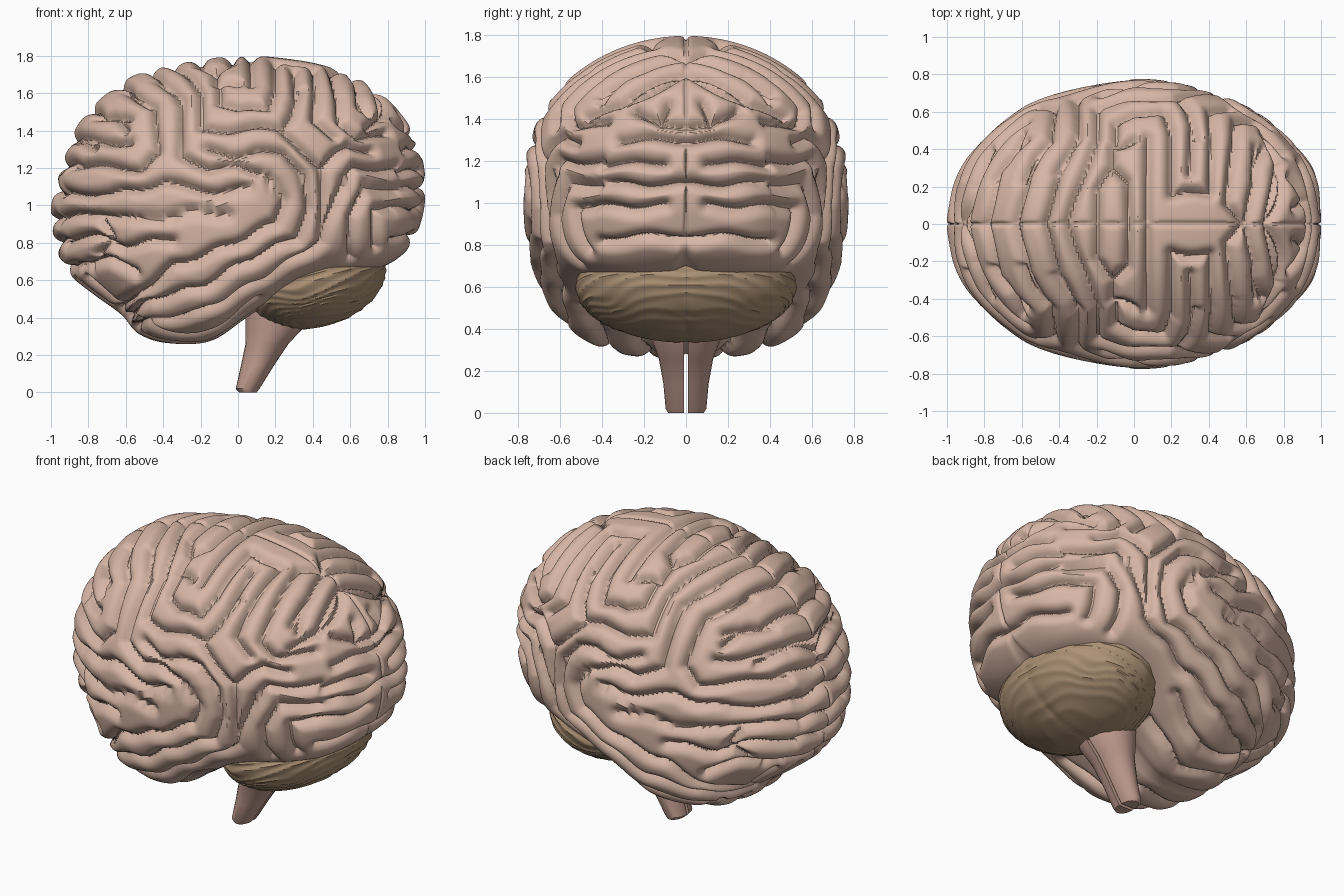
import bpy, bmesh, math
from mathutils import Vector, Matrix, noise
from mathutils.kdtree import KDTree
from mathutils.bvhtree import BVHTree

if "Cube" in bpy.data.objects:
    bpy.data.objects.remove(bpy.data.objects["Cube"])


def finish(bm, name, color, mirror=False, angle=35):
    me = bpy.data.meshes.new(name)
    bm.to_mesh(me)
    bm.free()
    ob = bpy.data.objects.new(name, me)
    bpy.context.collection.objects.link(ob)
    mat = bpy.data.materials.new(name + "_color")
    mat.diffuse_color = (*color, 1)
    mat.use_nodes = True
    mat.node_tree.nodes["Principled BSDF"].inputs["Base Color"].default_value = mat.diffuse_color
    me.materials.append(mat)
    bpy.ops.object.select_all(action='DESELECT')
    bpy.context.view_layer.objects.active = ob
    ob.select_set(True)
    bpy.ops.object.shade_smooth_by_angle(angle=math.radians(angle))
    if mirror:
        m = ob.modifiers.new("mirror", 'MIRROR')
        m.use_axis = (False, True, False)
    return ob


def spline(rows, u):
    i = min(int(u), len(rows) - 2)
    t = u - i
    p = [rows[max(0, min(len(rows) - 1, i + k))] for k in (-1, 0, 1, 2)]
    return [b + 0.5 * t * (c - a + t * (2*a - 5*b + 4*c - d + t * (3*(b - c) + d - a)))
            for a, b, c, d in zip(*p)]


# Cerebrum envelope: x, bottom z, top z, half width, underside squareness
STATIONS = [
    (-1.0, .95, .97, .01, 2), (-.965, .76, 1.12, .20, 2.2), (-.89, .63, 1.36, .35, 2.4),
    (-.77, .53, 1.53, .485, 2.5), (-.62, .42, 1.65, .60, 2.6), (-.53, .32, 1.70, .65, 2.7),
    (-.38, .27, 1.74, .70, 2.8), (-.15, .28, 1.78, .75, 2.9), (.05, .41, 1.795, .77, 3.1),
    (.25, .54, 1.78, .745, 3.6), (.45, .615, 1.745, .69, 4), (.65, .65, 1.67, .60, 4),
    (.8, .69, 1.56, .48, 3.6), (.92, .79, 1.41, .35, 2.8), (.98, .94, 1.25, .22, 2.2),
    (1.0, 1.08, 1.1, .01, 2)]

# Grooves drawn on the side (x, z)
SIDE_FRONTAL = [
    [(-.42, 1.66), (-.30, 1.57), (-.31, 1.28), (-.15, 1.19), (.0, 1.22), (.12, 1.18)],
    [(-.6, 1.62), (-.45, 1.54), (-.43, 1.28), (-.52, 1.2), (-.9, 1.22)],
    [(-.86, 1.36), (-.58, 1.34)],
    [(-.76, 1.49), (-.58, 1.46)],
    [(-.94, 1.07), (-.7, 1.06), (-.4, 1.12), (-.1, 1.07), (.07, 1.09)],
    [(-.95, .93), (-.75, .96), (-.55, .92), (-.3, .95), (-.05, .96)],
    [(-.93, .8), (-.75, .83), (-.62, .78), (-.35, .82)],
    [(-.85, .67), (-.7, .7), (-.55, .65)],
    [(-.75, .96), (-.68, .84), (-.75, .72)]]
SIDE_TEMPORAL = [
    [(-.66, .42), (-.5, .55), (-.35, .67), (-.05, .78), (.2, .9), (.25, 1.04),
     (.16, 1.16)],
    [(-.62, .38), (-.48, .48), (-.2, .55), (.05, .69), (.32, .82), (.38, .97),
     (.36, 1.15), (.25, 1.27), (.1, 1.3), (-.05, 1.26), (-.17, 1.3)],
    [(-.55, .34), (-.4, .38), (-.2, .41), (.05, .54), (.3, .69), (.45, .80), (.46, 1.05),
     (.45, 1.2)]]
SIDE_PARIETAL = [
    [(-.2, 1.62), (-.2, 1.41), (.22, 1.43), (.45, 1.2), (.6, 1.33), (.72, 1.3)],
    [(-.1, 1.64), (-.1, 1.56), (.0, 1.52), (.16, 1.54), (.2, 1.64)],
    [(.33, 1.62), (.29, 1.5), (.24, 1.43)],
    [(.42, 1.63), (.41, 1.45), (.52, 1.36)],
    [(.54, 1.6), (.55, 1.46), (.65, 1.38), (.8, 1.38)],
    [(.65, 1.6), (.7, 1.48)],
    [(.6, .7), (.61, .95), (.69, 1.08), (.86, 1.09)],
    [(.45, .8), (.53, 1.05), (.63, 1.2), (.86, 1.2)],
    [(.74, .78), (.74, .96), (.84, .99)]]
# Grooves on the top (x, y), back (y, z), front (y, z) and underside (x, y)
TOP = [
    [(-.92, 0), (-.86, .22), (-.77, .40)], [(-.8, 0), (-.73, .28), (-.6, .48)],
    [(-.64, 0), (-.57, .28), (-.45, .46)], [(-.48, 0), (-.4, .28), (-.31, .48)],
    [(-.36, 0), (-.28, .25), (-.2, .45)],
    [(-.2, 0), (-.2, .2), (-.12, .3), (-.04, .22), (-.03, 0)],
    [(-.12, .3), (-.12, .42), (0, .46)],
    [(.07, 0), (.07, .46)], [(.2, .52), (.2, .16), (.41, .17), (.42, .46)],
    [(.3, .27), (.31, .52)], [(.6, 0), (.5, .12), (.54, .44)],
    [(.6, 0), (.65, .2), (.66, .42)], [(.72, 0), (.78, .32)]]
BACK = [
    [(0, 1.62), (.25, 1.51), (.48, 1.4)], [(0, 1.38), (.12, 1.37), (.25, 1.46)],
    [(.08, 1.47), (.12, 1.37)], [(0, 1.31), (.32, 1.31)], [(.1, 1.2), (.4, 1.19)],
    [(0, 1.09), (.42, 1.09)], [(.1, .98), (.45, .98)], [(0, .83), (.4, .82)]]
FRONT = [
    [(0, 1.22), (.35, 1.22)], [(0, 1.08), (.25, 1.07)], [(0, .92), (.22, .93)],
    [(0, .8), (.27, .8)], [(0, .67), (.35, .66)], [(0, 1.36), (.36, 1.36)]]
UNDER = [
    [(-.5, .2), (-.2, .17), (.1, .25)], [(-.52, .38), (-.2, .36), (.1, .48)],
    [(-.85, .12), (-.6, .14)], [(-.8, .26), (-.62, .3)]]


def cerebrum(nx=260, ny=180):
    bm = bmesh.new()
    grid = []
    for i in range(nx + 1):
        x, lo, hi, w, sq = spline(STATIONS, (len(STATIONS) - 1) * i / nx)
        mid, h, w = (lo + hi) / 2, max(hi - lo, .01) / 2, max(w, .005)
        row = []
        for j in range(ny + 1):
            a = math.pi * (.5 - j / ny)
            e = 1 if a > 0 else 2 / sq          # squarer underside
            y = 0 if j in (0, ny) else -w * max(math.cos(a), 0) ** e
            z = mid + h * math.copysign(abs(math.sin(a)) ** e, a)
            row.append(bm.verts.new((x, y, z)))
        grid.append(row)
    for i in range(nx):
        for j in range(ny):
            bm.faces.new((grid[i][j], grid[i][j+1], grid[i+1][j+1], grid[i+1][j]))
    bm.faces.new(grid[0][::-1])
    bm.faces.new(grid[-1])
    bm.normal_update()

    # Project every groove path onto the envelope, bridging short gaps
    tree = BVHTree.FromBMesh(bm)
    hits = []

    def trace(paths, place, direction):
        for path in paths:
            last = None
            for p, q in zip(path, path[1:]):
                n = max(2, int(math.dist(p, q) / .005))
                for k in range(n + 1):
                    s, t = [a + (b - a) * k / n for a, b in zip(p, q)]
                    wob = .012 * math.sin(19 * s + 13 * t)
                    co = tree.ray_cast(Vector(place(s, t + wob)), Vector(direction))[0]
                    if not co:
                        continue
                    gap = (co - last).length if last else 0
                    steps = int(gap / .005) if gap < .12 else 0
                    hits.extend(last.lerp(co, m / steps) for m in range(1, steps))
                    hits.append(co)
                    last = co

    for group in (SIDE_FRONTAL, SIDE_TEMPORAL, SIDE_PARIETAL):
        trace(group, lambda s, t: (s, -3, t), (0, 1, 0))
    trace(TOP, lambda s, t: (s, -max(t, .002), 4), (0, 0, -1))
    trace(BACK, lambda s, t: (3, -s - .002, t), (-1, 0, 0))
    trace(FRONT, lambda s, t: (-3, -s - .002, t), (1, 0, 0))
    trace(UNDER, lambda s, t: (s, -t, -2), (0, 0, 1))
    kd = KDTree(len(hits))
    for k, co in enumerate(hits):
        kd.insert(co, k)
    kd.balance()

    # Sink the grooves so the folds between them stay rounded
    def dip(d, width, depth):
        t = min(d / width, 1)
        return depth * (1 - math.sqrt(1 - (1 - t) ** 2))

    moves = []
    for v in bm.verts:
        sink = dip(math.hypot(kd.find(v.co)[2], .002), .07, .085)
        sink = max(sink, dip(-v.co.y, .02, .03)) - .006
        moves.append(v.co - v.normal * sink)
    rim = [v for v in bm.verts if v.co.y == 0]
    for v, co in zip(bm.verts, moves):
        v.co = co
    bmesh.ops.smooth_vert(bm, verts=bm.verts, factor=.5, use_axis_x=True,
                          use_axis_y=True, use_axis_z=True)
    for v in bm.verts:
        v.co.x = max(-1, min(1, v.co.x))
        v.co.y = min(v.co.y, 0)
    for v in rim:
        v.co.y = 0
    finish(bm, "cerebrum", (.68, .47, .38), mirror=True, angle=40)


def cerebellum():
    bm = bmesh.new()
    bmesh.ops.create_uvsphere(bm, u_segments=120, v_segments=90, radius=1)
    for v in bm.verts:
        n = v.co.copy()
        wave = n.z * 22 + 5 * noise.noise(Vector((n.x * 1.5, abs(n.y) * 2, n.z * 2)))
        v.co = n * (1 - .018 * abs(math.sin(wave)) - .02 * math.exp(-(n.y / .05) ** 2))
    bmesh.ops.transform(bm, verts=bm.verts, matrix=Matrix.Translation((.415, 0, .60))
                        @ Matrix.Rotation(math.radians(-15), 4, 'Y')
                        @ Matrix.Diagonal((.39, .53, .255, 1)))
    finish(bm, "cerebellum", (.42, .29, .18))


def brain_stem(n=12):
    # z, front x, back x, half width
    rings = [(0, .005, .10, .085), (.02, -.012, .115, .097), (.14, .015, .19, .108),
             (.26, .04, .27, .13), (.35, .04, .355, .165), (.48, .04, .40, .18)]
    bm = bmesh.new()
    loops = []
    for z, x0, x1, w in rings:
        loops.append([bm.verts.new(((x0 + x1) / 2 + (x1 - x0) / 2 * math.sin(a),
                                    -.01 - (w - .01) * math.cos(a), z))
                      for a in (math.pi * (k / n - .5) for k in range(n + 1))])
    for a, b in zip(loops, loops[1:]):
        for k in range(n + 1):
            m = (k + 1) % (n + 1)
            bm.faces.new((a[k], a[m], b[m], b[k]))
    bm.faces.new(loops[0][::-1])
    bm.faces.new(loops[-1])
    bmesh.ops.recalc_face_normals(bm, faces=bm.faces)
    finish(bm, "brain_stem", (.56, .35, .29), mirror=True)


cerebrum()
cerebellum()
brain_stem()
